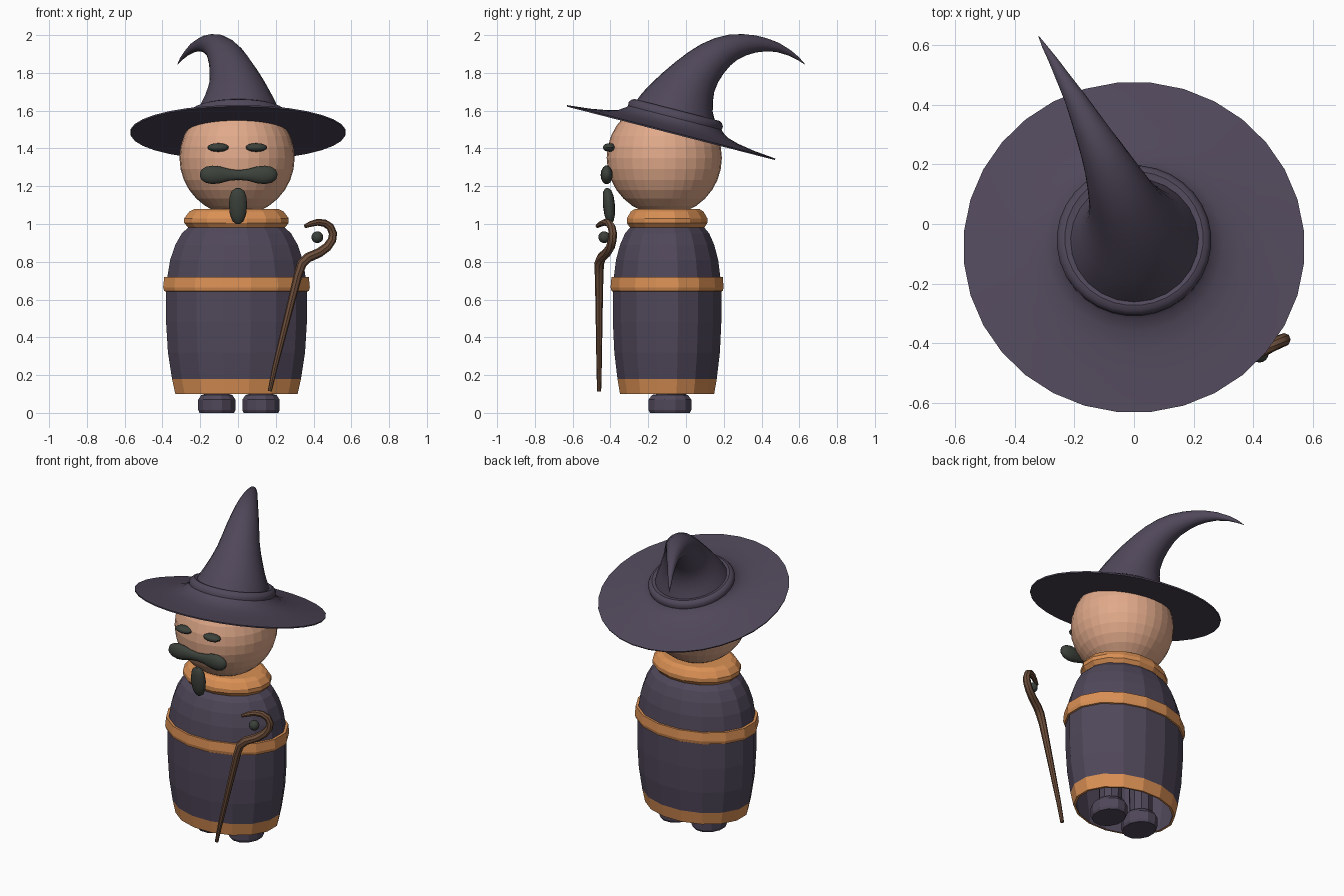
import bpy, bmesh, math
from mathutils import Vector, Matrix


def material(name, rgb):
    m = bpy.data.materials.new(name)
    m.diffuse_color = (*rgb, 1)
    return m


PURPLE = material("dusky purple", (0.080, 0.064, 0.102))
ORANGE = material("orange trim", (0.70, 0.28, 0.09))
SKIN = material("skin", (0.75, 0.40, 0.255))
WOOD = material("brown wood", (0.155, 0.078, 0.044))
DARK = material("dark grey green", (0.045, 0.053, 0.043))


def finish(bm, name, mats, smooth=None):
    bmesh.ops.recalc_face_normals(bm, faces=bm.faces)
    me = bpy.data.meshes.new(name)
    bm.to_mesh(me)
    bm.free()
    ob = bpy.data.objects.new(name, me)
    bpy.context.collection.objects.link(ob)
    for m in mats:
        me.materials.append(m)
    if smooth:
        bpy.ops.object.select_all(action='DESELECT')
        ob.select_set(True)
        bpy.context.view_layer.objects.active = ob
        bpy.ops.object.shade_smooth_by_angle(angle=math.radians(smooth))
    return ob


def loft(name, rings, mats, smooth=None, caps=(True, True), rule=None):
    """Skin a list of rings; rule(segment) picks the material slot."""
    bm = bmesh.new()
    vs = [[bm.verts.new(p) for p in ring] for ring in rings]
    n = len(vs[0])
    for s, (a, b) in enumerate(zip(vs, vs[1:])):
        for i in range(n):
            j = (i + 1) % n
            f = bm.faces.new((a[i], a[j], b[j], b[i]))
            f.material_index = rule(s) if rule else 0
    if caps[0]:
        bm.faces.new(vs[0][::-1])
    if caps[1]:
        bm.faces.new(vs[-1])
    return finish(bm, name, mats, smooth)


def revolve(name, profile, mats, sides, loc=(0, 0, 0), ratio=1, tilt=0, **kw):
    """Turn (radius, height) pairs round a vertical axis, squashed in y by ratio."""
    m = Matrix.Translation(loc) @ Matrix.Rotation(tilt, 4, 'X')
    ang = [2 * math.pi * (i + 0.5) / sides for i in range(sides)]
    rings = [[m @ Vector((r * math.cos(a), r * ratio * math.sin(a), h)) for a in ang]
             for r, h in profile]
    return loft(name, rings, mats, **kw)


def tube(name, path, mat, ref, sides=12, flat=1, smooth=None):
    """Sweep (x, y, z, radius) points; flat scales the section along ref."""
    pts = [Vector(p[:3]) for p in path]
    ref = Vector(ref)
    rings = []
    for i, p in enumerate(pts):
        t = (pts[min(i + 1, len(pts) - 1)] - pts[max(i - 1, 0)]).normalized()
        u = (ref - t * ref.dot(t)).normalized()
        v = t.cross(u)
        r = path[i][3]
        rings.append([p + r * (flat * math.cos(a) * u + math.sin(a) * v)
                      for a in (2 * math.pi * k / sides for k in range(sides))])
    return loft(name, rings, [mat], smooth)


def ellipsoid(name, loc, size, mat, u, v, smooth=None):
    bm = bmesh.new()
    bmesh.ops.create_uvsphere(bm, u_segments=u, v_segments=v, radius=1)
    bmesh.ops.scale(bm, vec=size, verts=bm.verts)
    bmesh.ops.translate(bm, vec=loc, verts=bm.verts)
    return finish(bm, name, [mat], smooth)


# Robe: hollow barrel with an orange hem on the outside
CENTRE = (-0.008, -0.1, 0)
RATIO = 0.77
robe = [(0.35, 0.62), (0.36, 0.4), (0.315, 0.10), (0.33, 0.10), (0.348, 0.18), (0.37, 0.32),
        (0.38, 0.48), (0.38, 0.66), (0.373, 0.72), (0.358, 0.81), (0.33, 0.89),
        (0.295, 0.95), (0.24, 1.0)]
revolve("robe", robe, [PURPLE, ORANGE], 16, CENTRE, RATIO,
        rule=lambda s: 1 if s in (2, 3) else 0)

# Belt and collar
revolve("belt", [(0.37, 0.64), (0.39, 0.645), (0.396, 0.665), (0.39, 0.72), (0.36, 0.72)],
        [ORANGE], 16, CENTRE, RATIO, caps=(False, False))
revolve("collar", [(0.20, 0.97), (0.25, 0.97), (0.282, 1.005), (0.282, 1.03),
                   (0.255, 1.065), (0.225, 1.08), (0.18, 1.08)],
        [ORANGE], 16, CENTRE, RATIO)

# Boots with legs rising into the robe
for side, x in (("left", -0.112), ("right", 0.122)):
    revolve(side + "_boot", [(0.095, 0), (0.102, 0.015), (0.102, 0.07), (0.085, 0.095), (0.06, 0.1)],
            [PURPLE], 12, (x, -0.085, 0), 1.15)
    revolve(side + "_leg", [(0.07, 0.08), (0.075, 0.6)], [PURPLE], 10, (x, -0.07, 0))

# Head and face
ellipsoid("head", (-0.005, -0.115, 1.35), (0.305, 0.305, 0.305), SKIN, 32, 16)
for side, x in (("left", -0.105), ("right", 0.097)):
    ellipsoid(side + "_eye", (x, -0.405, 1.405), (0.058, 0.035, 0.023), DARK, 16, 8, 40)

# Moustache: half shape mirrored across the middle
half = [(0.205, 1.262, 0.006), (0.198, 1.262, 0.026), (0.175, 1.261, 0.043),
        (0.14, 1.26, 0.05), (0.1, 1.26, 0.046), (0.05, 1.26, 0.032)]
moustache = ([(-x, -0.42, z, r) for x, z, r in half] + [(0, -0.42, 1.259, 0.026)]
             + [(x, -0.42, z, r) for x, z, r in reversed(half)])
tube("moustache", [(x + 0.003, y, z, r) for x, y, z, r in moustache], DARK,
     (0, 1, 0), 14, 0.64, 40)
tube("goatee", [(0, -0.402, 1.0, 0.01), (0, -0.402, 1.015, 0.03), (0, -0.404, 1.05, 0.044),
                (0, -0.408, 1.1, 0.05), (0, -0.412, 1.145, 0.045), (0, -0.417, 1.175, 0.034),
                (0, -0.42, 1.19, 0.012)], DARK, (0, 1, 0), 14, 0.64, 40)

# Hat brim with rolled band, tilted up at the front
revolve("hat_brim", [(0.2, 0.0), (0.57, 0.0), (0.572, 0.008), (0.45, 0.02), (0.36, 0.035),
                     (0.30, 0.052), (0.265, 0.075), (0.257, 0.085), (0.259, 0.103), (0.248, 0.121),
                     (0.232, 0.128), (0.205, 0.12)],
        [PURPLE], 32, (0, -0.08, 1.48), tilt=math.radians(-14.4), smooth=40)

# Hat cone curling backwards
tube("hat_cone", [(0, -0.06, 1.56, 0.23), (0, -0.04, 1.622, 0.205), (-0.005, -0.018, 1.672, 0.178),
                  (-0.012, 0.012, 1.727, 0.152), (-0.024, 0.046, 1.778, 0.13),
                  (-0.042, 0.09, 1.83, 0.112), (-0.062, 0.14, 1.875, 0.098),
                  (-0.086, 0.195, 1.912, 0.083), (-0.112, 0.25, 1.936, 0.07),
                  (-0.142, 0.31, 1.949, 0.057), (-0.172, 0.37, 1.953, 0.045),
                  (-0.2, 0.425, 1.948, 0.035), (-0.235, 0.485, 1.935, 0.025),
                  (-0.272, 0.55, 1.905, 0.015), (-0.3, 0.595, 1.875, 0.008),
                  (-0.32, 0.63, 1.845, 0.001)], PURPLE, (1, 0, 0), 24, 1, 50)

# Crooked staff, its hook turned slightly backwards
tube("staff", [(0.168, -0.46, 0.115, 0.011), (0.195, -0.46, 0.24, 0.014), (0.24, -0.46, 0.42, 0.017),
               (0.285, -0.46, 0.6, 0.02), (0.318, -0.46, 0.73, 0.023), (0.338, -0.46, 0.79, 0.026),
               (0.37, -0.448, 0.822, 0.026), (0.43, -0.42, 0.848, 0.025), (0.472, -0.4, 0.878, 0.024),
               (0.498, -0.39, 0.915, 0.023), (0.503, -0.387, 0.95, 0.022), (0.488, -0.394, 0.985, 0.021),
               (0.458, -0.41, 1.005, 0.02), (0.42, -0.43, 1.009, 0.018), (0.385, -0.452, 1.0, 0.015),
               (0.355, -0.47, 0.988, 0.01)], WOOD, (0, 1, 0), 8, 1, 40)
ellipsoid("staff_orb", (0.42, -0.433, 0.93), (0.031, 0.031, 0.031), DARK, 16, 10, 40)
